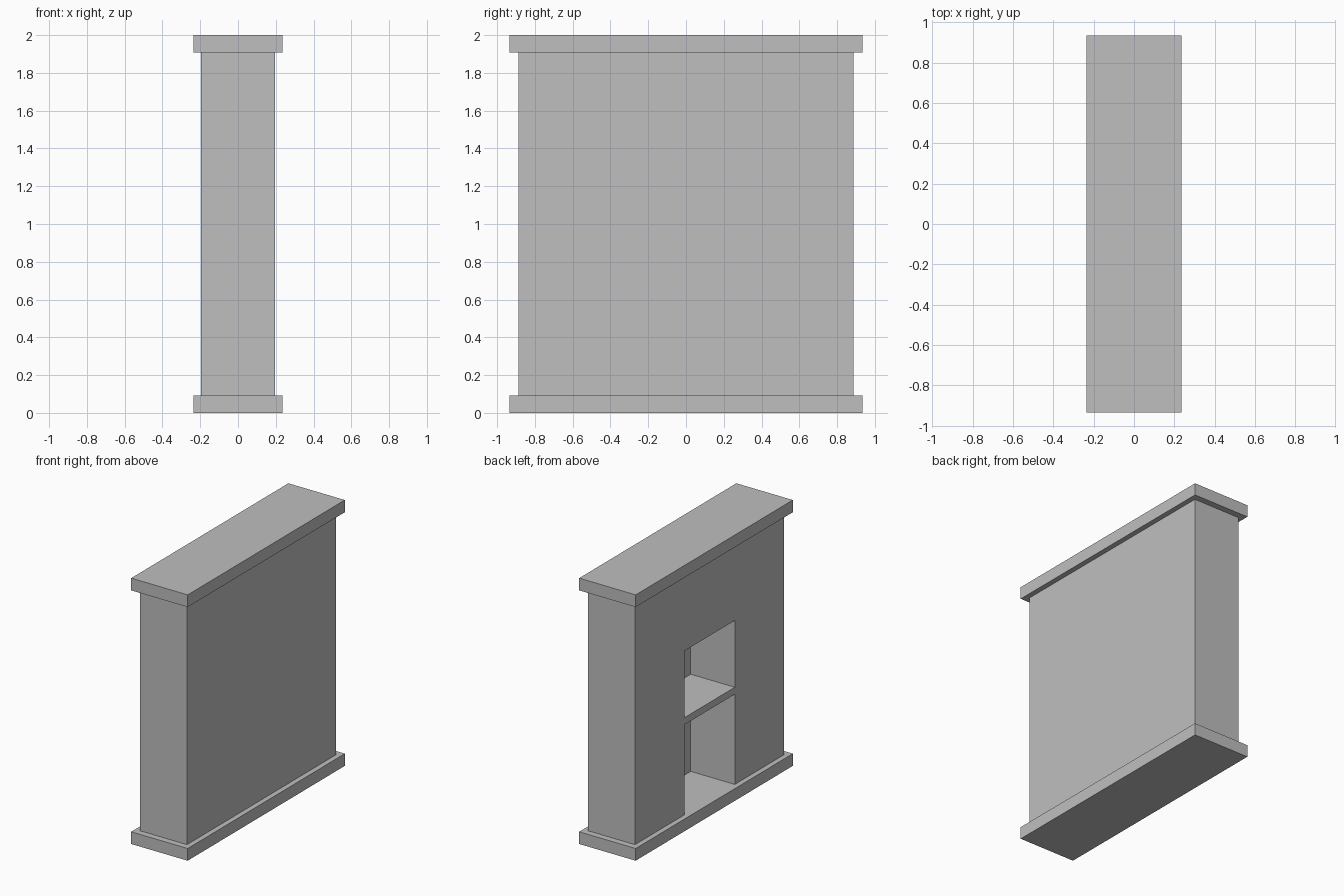
import bpy
import bmesh
from mathutils import Vector

cube = bpy.data.objects.get("Cube")
if cube:
    bpy.data.objects.remove(cube, do_unlink=True)

# Single plain grey
GREY = (0.52, 0.52, 0.52, 1.0)
grey = bpy.data.materials.new("plain_grey")
grey.use_nodes = True
grey.diffuse_color = GREY
grey.node_tree.nodes["Principled BSDF"].inputs["Base Color"].default_value = GREY


def box(name, low, high):
    """Flat-shaded box between two opposite corners."""
    low, high = Vector(low), Vector(high)
    bm = bmesh.new()
    bmesh.ops.create_cube(bm, size=1)
    bmesh.ops.scale(bm, vec=high - low, verts=bm.verts)
    bmesh.ops.translate(bm, vec=(low + high) / 2, verts=bm.verts)
    mesh = bpy.data.meshes.new(name)
    bm.to_mesh(mesh)
    bm.free()
    mesh.materials.append(grey)
    obj = bpy.data.objects.new(name, mesh)
    bpy.context.collection.objects.link(obj)
    return obj


HEIGHT, SLAB = 2.0, 0.092
SLAB_X, SLAB_Y = 0.235, 0.934
WALL_X, WALL_Y = 0.196, 0.886
NICHE_Y, NICHE_TOP = 0.3, 1.325
NICHE_BACK = WALL_X - 0.025

# Base and top slabs
for name, z in (("base_slab", 0), ("top_slab", HEIGHT - SLAB)):
    box(name, (-SLAB_X, -SLAB_Y, z), (SLAB_X, SLAB_Y, z + SLAB))

# Wall with a deep niche opening on the -x side, down to the base
wall = box("wall", (-WALL_X, -WALL_Y, SLAB), (WALL_X, WALL_Y, HEIGHT - SLAB))
cutter = box("niche_cutter", (-WALL_X - 0.1, -NICHE_Y, SLAB - 0.1),
             (NICHE_BACK, NICHE_Y, NICHE_TOP))
cutter.hide_render = True
cut = wall.modifiers.new("niche", 'BOOLEAN')
cut.operation = 'DIFFERENCE'
cut.solver = 'EXACT'
cut.object = cutter
bpy.context.view_layer.objects.active = wall
bpy.ops.object.modifier_apply(modifier=cut.name)
bpy.data.objects.remove(cutter, do_unlink=True)

# Shelf across the niche, flush with the wall face
box("niche_shelf", (-WALL_X, -NICHE_Y, 0.77), (NICHE_BACK, NICHE_Y, 0.823))
